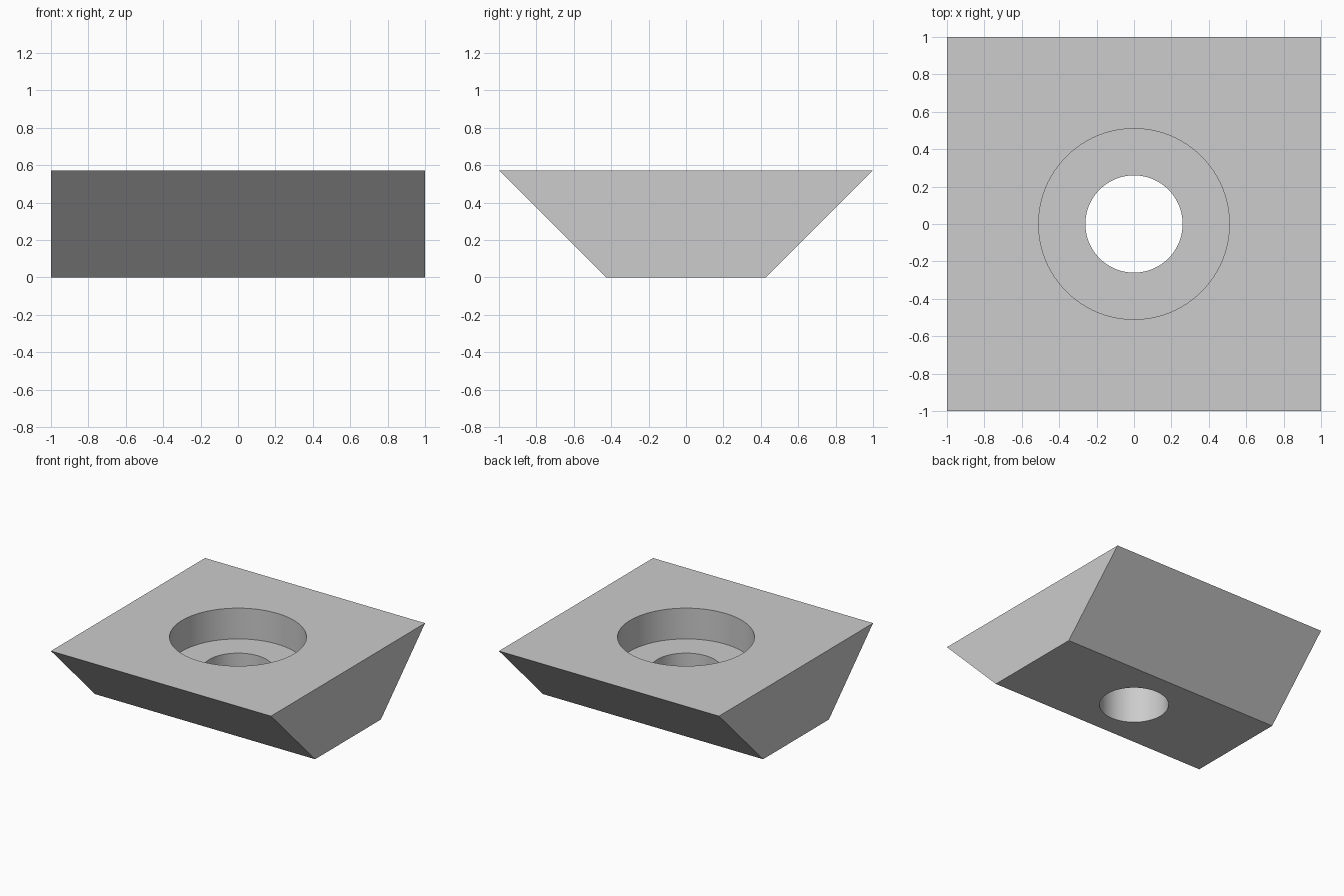
import bpy
import bmesh
import math

if "Cube" in bpy.data.objects:
    bpy.data.objects.remove(bpy.data.objects["Cube"], do_unlink=True)

HEIGHT = 0.573
FLOOR = 0.32          # level of the counterbore shoulder
BORE_R, HOLE_R = 0.51, 0.26

# Single grey material
grey = bpy.data.materials.new("light grey")
grey.use_nodes = True
colour = (0.604, 0.604, 0.604, 1)
grey.diffuse_color = colour
grey.node_tree.nodes["Principled BSDF"].inputs["Base Color"].default_value = colour

# Wedge block: trapezoid profile extruded along x
bm = bmesh.new()
foot = 1 - HEIGHT
profile = [(-foot, 0), (foot, 0), (1, HEIGHT), (-1, HEIGHT)]
end = bm.faces.new([bm.verts.new((-1, y, z)) for y, z in profile])
side = bmesh.ops.extrude_face_region(bm, geom=[end])
moved = [v for v in side["geom"] if isinstance(v, bmesh.types.BMVert)]
bmesh.ops.translate(bm, verts=moved, vec=(2, 0, 0))
bmesh.ops.recalc_face_normals(bm, faces=bm.faces)
mesh = bpy.data.meshes.new("dovetail_block")
bm.to_mesh(mesh)
bm.free()
block = bpy.data.objects.new("dovetail_block", mesh)
bpy.context.collection.objects.link(block)
mesh.materials.append(grey)
bpy.context.view_layer.objects.active = block


def drill(name, radius, bottom, top):
    """Cut a vertical round hole through the block."""
    bpy.ops.mesh.primitive_cylinder_add(
        vertices=96, radius=radius, depth=top - bottom,
        location=(0, 0, (top + bottom) / 2))
    cutter = bpy.context.object
    cutter.name = name
    cutter.hide_render = True
    cutter.data.materials.append(grey)
    bpy.context.view_layer.objects.active = block
    cut = block.modifiers.new(name, "BOOLEAN")
    cut.operation = "DIFFERENCE"
    cut.solver = "EXACT"
    cut.object = cutter
    bpy.ops.object.modifier_apply(modifier=cut.name)
    bpy.data.objects.remove(cutter, do_unlink=True)


# Counterbore, then the through hole
drill("counterbore", BORE_R, FLOOR, HEIGHT + 0.2)
drill("through_hole", HOLE_R, -0.2, HEIGHT + 0.2)

# Smooth bore walls, crisp edges elsewhere
bpy.ops.object.select_all(action="DESELECT")
block.select_set(True)
bpy.context.view_layer.objects.active = block
bpy.ops.object.shade_smooth_by_angle(angle=math.radians(30))
